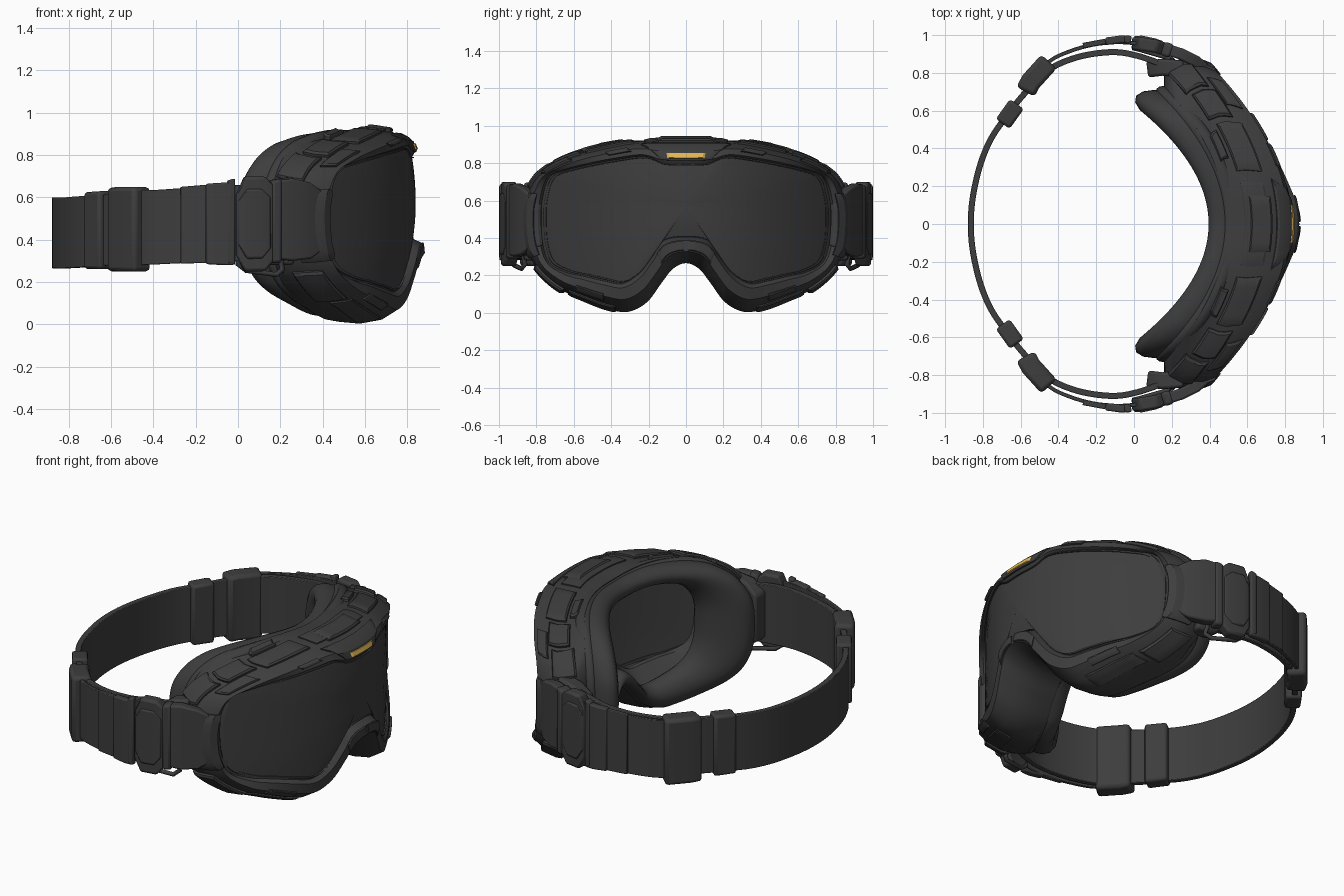
import bpy, bmesh, math
from mathutils import Vector

if "Cube" in bpy.data.objects:
    bpy.data.objects.remove(bpy.data.objects["Cube"])


def material(name, rgb):
    m = bpy.data.materials.new(name)
    m.diffuse_color = (*rgb, 1)
    m.use_nodes = True
    m.node_tree.nodes["Principled BSDF"].inputs["Base Color"].default_value = m.diffuse_color
    return m


DARK = material("charcoal", (0.047, 0.047, 0.047))
GOLD = material("gold", (0.75, 0.47, 0.09))

# Half outlines (y, z), from top centre round the side to the nose; matching point counts
OUT = [(0, .925), (.15, .925), (.3, .91), (.45, .88), (.6, .84), (.72, .785), (.81, .71), (.86, .60),
       (.87, .47), (.85, .34), (.79, .23), (.68, .13), (.55, .07), (.42, .02), (.31, .005), (.21, .055),
       (.13, .16), (.07, .235), (0, .265)]
LENS = [(0, .795), (.12, .80), (.22, .835), (.36, .82), (.5, .795), (.63, .765), (.73, .725), (.77, .60),
        (.775, .48), (.765, .36), (.73, .265), (.64, .215), (.55, .195), (.44, .17), (.34, .155), (.25, .21),
        (.18, .30), (.12, .385), (0, .405)]
FOAM = [(0, .90), (.12, .905), (.25, .91), (.36, .905), (.47, .89), (.57, .855), (.65, .78), (.70, .66),
        (.71, .5), (.70, .34), (.66, .22), (.59, .14), (.49, .085), (.39, .05), (.30, .04), (.21, .08),
        (.14, .165), (.07, .245), (0, .275)]
LAST = len(OUT) - 1
PIVOT = .57


def catmull(p0, p1, p2, p3, t):
    return (2 * p1 + (p2 - p0) * t + (2 * p0 - 5 * p1 + 4 * p2 - p3) * t * t
            + (3 * p1 - p0 - 3 * p2 + p3) * t ** 3) / 2


def outline(half, u):
    """Smooth mirrored outline; u runs -LAST..LAST, zero at top centre."""
    def p(i):
        if abs(i) > LAST:
            i -= int(math.copysign(2 * LAST, i))
        y, z = half[abs(i)]
        return Vector((math.copysign(y, i) if i else 0, z))
    i = math.floor(u)
    return catmull(p(i - 1), p(i), p(i + 1), p(i + 2), u - i)


def ring_point(u, a, b, t, scale, xc, k, bump=0):
    """Point on a mix of two outlines, wrapped on a curve in plan."""
    q = outline(a, u).lerp(outline(b, u), t)
    y, z = q.x * scale, PIVOT + (q.y - PIVOT) * scale
    x = xc - k * y * y + bump * max(0, min(1, (.5 - z) / .15)) * math.exp(-(y / .2) ** 2)
    return Vector((x, y, z))


def add(name, verts, faces, mat=DARK, bevel=0, angle=35):
    bm = bmesh.new()
    vs = [bm.verts.new(v) for v in verts]
    for f in faces:
        bm.faces.new([vs[i] for i in f])
    bmesh.ops.recalc_face_normals(bm, faces=bm.faces)
    me = bpy.data.meshes.new(name)
    bm.to_mesh(me)
    bm.free()
    me.materials.append(mat)
    me.shade_smooth()
    me.set_sharp_from_angle(angle=math.radians(angle))
    ob = bpy.data.objects.new(name, me)
    bpy.context.collection.objects.link(ob)
    if bevel:
        mod = ob.modifiers.new("bevel", 'BEVEL')
        mod.width, mod.segments, mod.limit_method = bevel, 2, 'ANGLE'
    return ob


def loft(name, specs, closed=True, per=6, angle=35):
    n = 2 * LAST * per
    verts = [ring_point(-LAST + i / per, *s) for s in specs for i in range(n)]
    m = len(specs)
    faces = [(r * n + i, r * n + (i + 1) % n, (r + 1) % m * n + (i + 1) % n, (r + 1) % m * n + i)
             for r in range(m if closed else m - 1) for i in range(n)]
    return add(name, verts, faces, angle=angle)


# Frame shell: rings from the foam side round the front rim and back inside
FRAME = [(FOAM, OUT, 0, 1.03, .49, .62), (OUT, FOAM, .25, 1, .54, .55), (OUT, LENS, 0, 1, .63, .52),
         (OUT, LENS, .12, 1, .73, .53, .03), (OUT, LENS, .45, 1, .815, .58, .06),
         (OUT, LENS, .86, 1, .835, .67, .045), (OUT, LENS, 1, 1, .825, .715)]
loft("goggle_frame", FRAME + [(LENS, LENS, 0, .98, .785, .72), (LENS, LENS, 0, .92, .66, .70),
                              (LENS, LENS, 0, .80, .65, .70), (LENS, LENS, 0, .80, .62, .70),
                              (FOAM, FOAM, 0, .86, .50, .70)])


def surf(u, v):
    i = min(int(v), len(FRAME) - 2)
    return ring_point(u, *FRAME[i]).lerp(ring_point(u, *FRAME[i + 1]), v - i)


def patch(name, u0, u1, v0, v1, h=.02, mat=DARK, taper=0, both=True):
    """Raised chamfered plate following the frame surface."""
    for s, side in ((1, "left"), (-1, "right")) if both else ((1, "centre"),):
        nu, nv = max(4, int((u1 - u0) * 4)), 4
        verts, layers = [], ((-.012, 0), (h * .6, 0), (h, .07))
        for off, ins in layers:
            for j in range(nv + 1):
                for i in range(nu + 1):
                    a, b = ins + (1 - 2 * ins) * i / nu, ins + (1 - 2 * ins) * j / nv
                    mid = (u0 + u1) / 2
                    u = mid + (u0 + (u1 - u0) * a - mid) * (1 - taper * b)
                    v = v0 + (v1 - v0) * b
                    p, e = surf(u, v), .02
                    nrm = (surf(u, v + e) - surf(u, v - e)).cross(surf(u + e, v) - surf(u - e, v)).normalized()
                    p += nrm * off
                    verts.append((p.x, p.y * s, p.z))
        w, L = nu + 1, (nu + 1) * (nv + 1)
        grid = [(j * w + i, j * w + i + 1, (j + 1) * w + i + 1, (j + 1) * w + i)
                for j in range(nv) for i in range(nu)]
        edge = (list(range(w)) + [j * w + nu for j in range(1, nv + 1)]
                + [nv * w + i for i in range(nu - 1, -1, -1)] + [j * w for j in range(nv - 1, 0, -1)])
        faces = grid + [tuple(2 * L + i for i in f) for f in grid]
        for l in (0, L):
            faces += [(l + a, l + b, l + L + b, l + L + a) for a, b in zip(edge, edge[1:] + edge[:1])]
        add(f"{name}_{side}", verts, faces, mat, angle=25)


# Lens sheet, slightly domed, shrinking to its centre, with a thin raised border
loft("lens", [(LENS, LENS, 0, s, .822 + .018 * (1 - s * s), .715)
              for s in (1.01, .96, .85, .7, .55, .4, .25, .1, .001)], closed=False)
loft("lens_border", [(LENS, LENS, 0, s, x, .715) for s, x in
                     ((.985, .818), (.982, .831), (.965, .832), (.962, .818))])


# Face foam: padded tube plus a thinner lip against the frame
def pad(name, mid, half, xc, depth, k, kc, ks):
    ring = [math.tau * i / 16 for i in range(16)]
    loft(name, [(FOAM, FOAM, 0, mid + half * math.cos(a), xc + depth * math.sin(a),
                 k - kc * math.cos(a) - ks * math.sin(a)) for a in ring], angle=60)


pad("face_foam", .85, .15, .465, .07, .80, .09, .20)
pad("foam_lip", .95, .08, .515, .04, .70, .03, .06)

# Brow plate with the gold badge, and armour plates and vents on the frame
patch("brow_plate", -1.7, 1.7, 3.3, 5.0, .014, taper=.35, both=False)
patch("gold_badge", -.8, .8, 4.33, 4.88, .02, GOLD, both=False)
patch("top_plate", -1.5, 1.5, 1.5, 2.8, .012, both=False)
patch("top_ridge", -1.0, 1.0, 1.9, 3.0, .02, both=False)
for name, *r in (("brow_step", 1.9, 3.6, 1.5, 2.9, .018), ("brow_vent", 2.3, 3.1, 3.9, 4.4, .012),
                 ("upper_block", 3.8, 4.9, 1.2, 2.6, .022), ("upper_fin", 4.3, 5.6, 2.7, 3.6, .014),
                 ("corner_block", 5.1, 6.4, .9, 2.4, .022), ("rear_tab", 2.4, 3.4, .6, 1.3, .022),
                 ("side_plate", 6.7, 9.4, 2.3, 4.4, .02), ("side_clip", 7.1, 9.0, 4.3, 5.2, .014),
                 ("lower_corner", 9.8, 11.2, 1.6, 3.1, .02), ("cheek_plate", 11.4, 13.4, 2.1, 3.2, .012),
                 ("cheek_vent", 11.7, 12.9, 3.6, 4.2, .012), ("nose_rim", 16.4, 17.9, 4.1, 5.0, .01)):
    patch(name, *r)


def spline(pts, per):
    p = [Vector(q) for q in pts]
    p = [2 * p[0] - p[1]] + p + [2 * p[-1] - p[-2]]
    return [catmull(*p[i:i + 4], j / per) for i in range(len(p) - 3) for j in range(per)] + [p[-2]]


def band(name, pts, thick, per=1, bevel=.008, sides=(1, -1)):
    """Upright ribbon along plan points (x, y, z bottom, z top)."""
    path = spline([Vector(p) for p in pts], per)
    for s in sides:
        verts = []
        for i, q in enumerate(path):
            d = path[min(i + 1, len(path) - 1)] - path[max(i - 1, 0)]
            n = Vector((-d[1], d[0])).normalized() * thick / 2
            for sx, z in ((1, q[2]), (1, q[3]), (-1, q[3]), (-1, q[2])):
                verts.append((q[0] + n.x * sx, s * (q[1] + n.y * sx), z))
        m = len(path)
        faces = [(4 * i + c, 4 * i + (c + 1) % 4, 4 * i + 4 + (c + 1) % 4, 4 * i + 4 + c)
                 for i in range(m - 1) for c in range(4)]
        faces += [(0, 1, 2, 3), tuple(4 * m - 4 + c for c in range(4))]
        add(name + ("_left" if s > 0 else "_right"), verts, faces, bevel=bevel)


# Head strap: one loop round the back, with a second layer over each side
half = [(-.864, 0, .265, .60), (-.852, .15, .265, .60), (-.812, .32, .265, .60), (-.752, .46, .268, .605),
        (-.66, .59, .275, .61), (-.58, .69, .28, .62), (-.47, .80, .28, .63), (-.38, .855, .285, .635),
        (-.25, .895, .29, .64), (-.1, .91, .295, .65), (.02, .89, .30, .66), (.14, .85, .31, .66)]
band("strap", [(x, -y, a, b) for x, y, a, b in half[:0:-1]] + half, .032, 5, .004, (1,))
band("strap_outer_layer", [(-.49, .83, .28, .635), (-.4, .89, .283, .635), (-.25, .942, .29, .645),
                           (-.1, .962, .295, .655), (.03, .955, .30, .66)], .02, 5, .003)

# Strap sliders and stitched ends
band("small_slider", [(-.695, .53, .262, .625), (-.62, .635, .262, .63)], .09, bevel=.015)
band("large_slider", [(-.575, .70, .25, .645), (-.545, .755, .25, .65), (-.45, .86, .25, .65)], .11, bevel=.02)
band("strap_end", [(-.27, .945, .288, .65), (-.15, .967, .29, .66)], .028, bevel=.004)
band("strap_sleeve", [(-.15, .967, .285, .665), (-.07, .978, .28, .67), (-.02, .975, .28, .675)], .04)
band("strap_rib", [(-.05, .98, .29, .68), (-.015, .975, .28, .69)], .04)

# Side hinges: buckle, raised panel, outrigger arm and lower wire loop
band("buckle", [(-.01, .955, .33, .61), (.03, .955, .25, .70), (.12, .94, .25, .70), (.16, .925, .30, .66)], .07, bevel=.012)
band("buckle_panel", [(.0, .972, .38, .58), (.04, .975, .31, .64), (.11, .96, .31, .64), (.15, .945, .36, .6)], .045)
band("hinge_pin", [(.15, .93, .29, .68), (.20, .915, .29, .69)], .075, bevel=.015)
band("outrigger", [(.17, .925, .31, .68), (.25, .90, .30, .69), (.33, .86, .31, .67), (.41, .79, .37, .61)], .06, bevel=.01)
band("inner_hinge", [(.07, .82, .34, .62), (.15, .83, .28, .68), (.26, .82, .28, .70)], .09, bevel=.015)
for s, side in ((1, "left"), (-1, "right")):
    cu = bpy.data.curves.new("wire_loop", 'CURVE')
    cu.dimensions, cu.bevel_depth, cu.bevel_resolution = '3D', .013, 2
    sp = cu.splines.new('POLY')
    loop = [(.0, .94, .32), (.0, .93, .285), (.04, .92, .255), (.18, .88, .235), (.21, .86, .26), (.2, .87, .31)]
    sp.points.add(len(loop) - 1)
    for pt, (x, y, z) in zip(sp.points, loop):
        pt.co = (x, y * s, z, 1)
    cu.materials.append(DARK)
    bpy.context.collection.objects.link(bpy.data.objects.new(f"wire_loop_{side}", cu))
